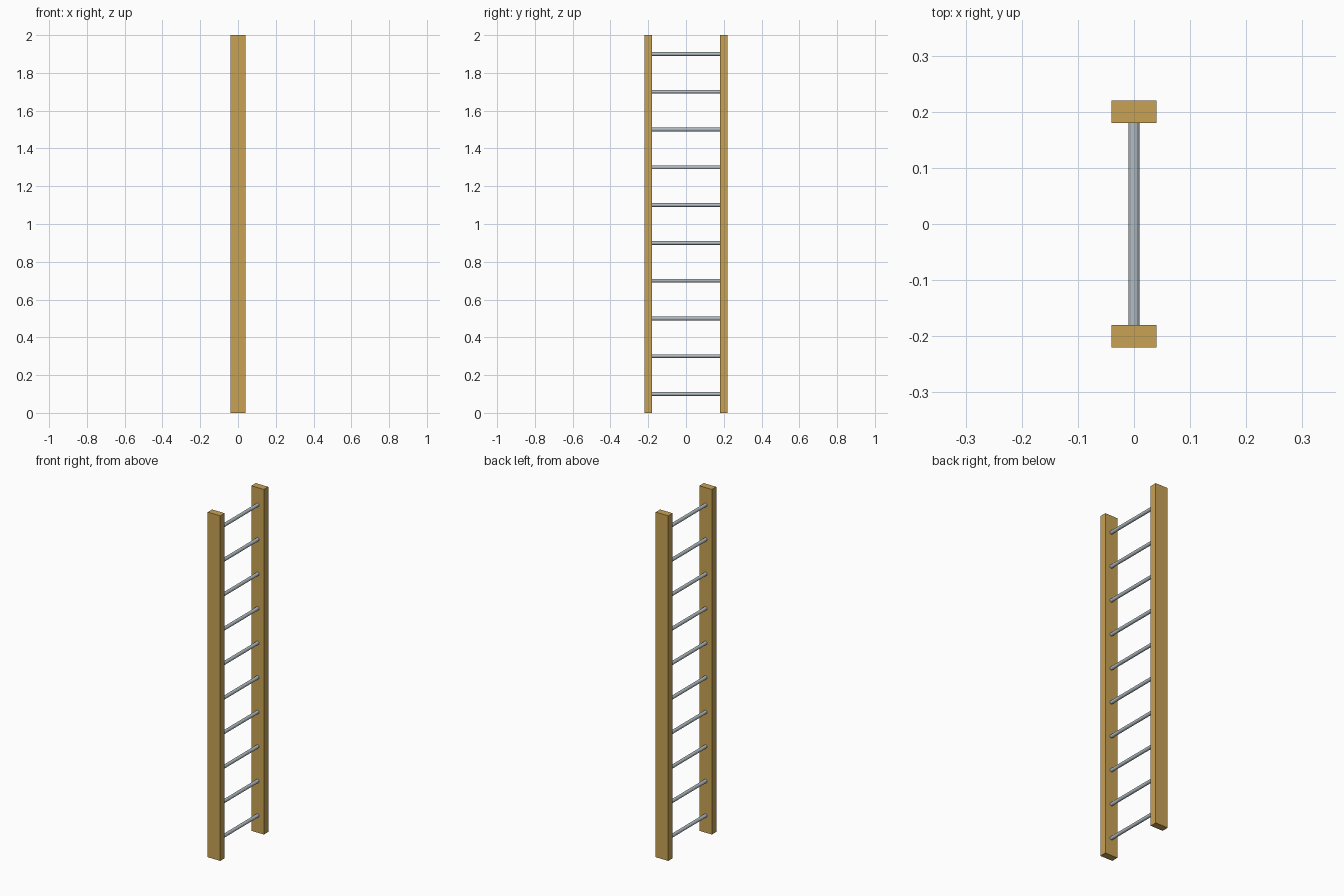
import bpy
from math import pi

if "Cube" in bpy.data.objects:
    bpy.data.objects.remove(bpy.data.objects["Cube"])

HEIGHT = 2.0
RAIL_Y = 0.20
RAIL_SIZE = (0.08, 0.04, HEIGHT)
RUNG_RADIUS = 0.01
RUNG_COUNT = 10
RUNG_STEP = HEIGHT / RUNG_COUNT


def material(name, color):
    mat = bpy.data.materials.new(name)
    mat.diffuse_color = color
    mat.use_nodes = True
    mat.node_tree.nodes["Principled BSDF"].inputs["Base Color"].default_value = mat.diffuse_color
    return mat


wood = material("wood", (0.58, 0.36, 0.09, 1))
metal = material("metal", (0.44, 0.50, 0.53, 1))

# Two upright wooden rails
for name, side in (("front_rail", -1), ("back_rail", 1)):
    bpy.ops.mesh.primitive_cube_add(size=1, location=(0, side * RAIL_Y, HEIGHT / 2))
    rail = bpy.context.object
    rail.name = name
    rail.scale = RAIL_SIZE
    bpy.ops.object.transform_apply(location=False, rotation=False, scale=True)
    rail.data.materials.append(wood)

# Evenly spaced metal rungs between the rails' inner faces
rung_length = 2 * RAIL_Y - RAIL_SIZE[1]
for i in range(RUNG_COUNT):
    bpy.ops.mesh.primitive_cylinder_add(
        vertices=12, radius=RUNG_RADIUS, depth=rung_length,
        location=(0, 0, RUNG_STEP * (i + 0.5)), rotation=(pi / 2, 0, 0))
    rung = bpy.context.object
    rung.name = f"rung_{i + 1}"
    rung.data.materials.append(metal)
